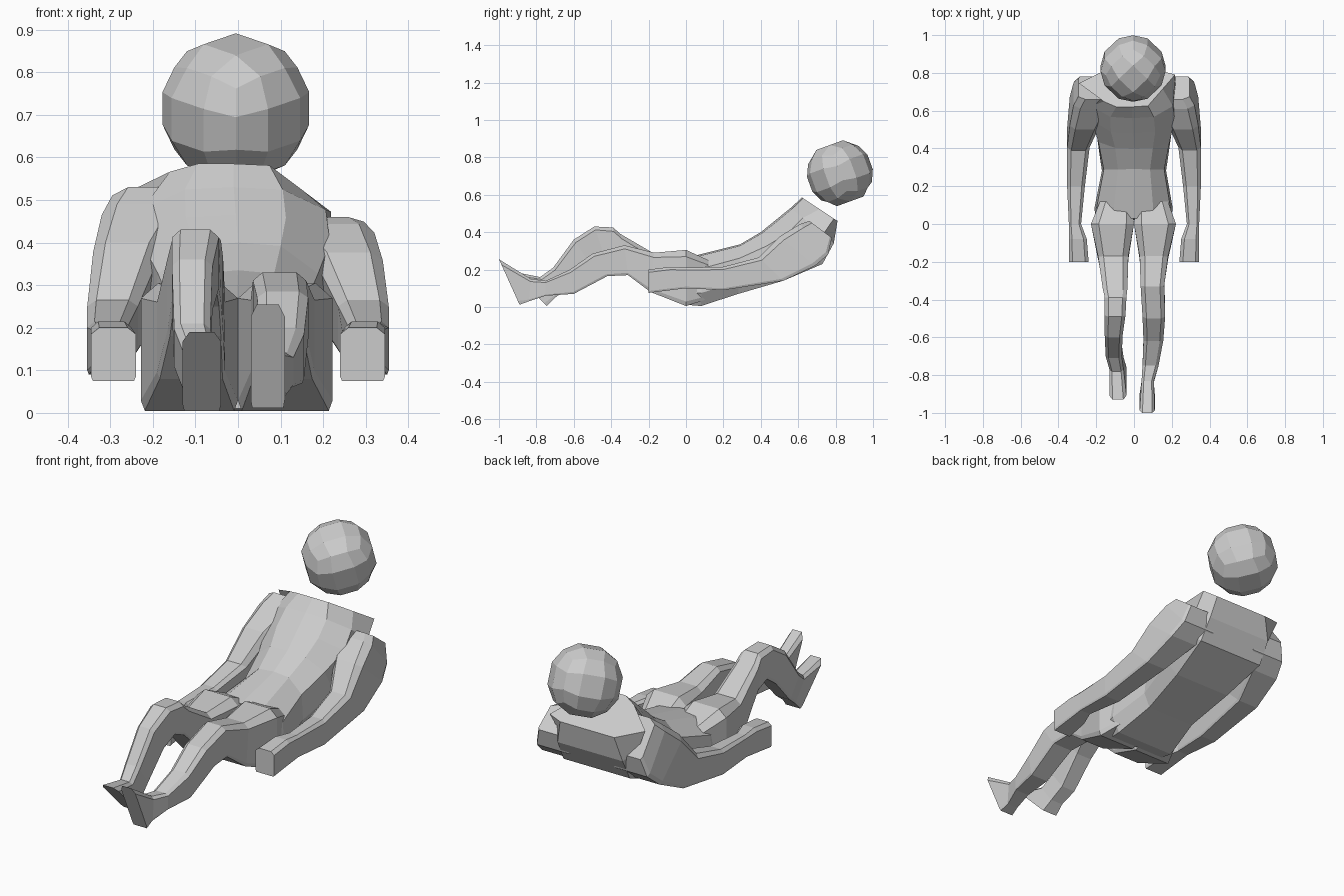
import bpy
import bmesh
from math import radians
from mathutils import Vector, Matrix

cube = bpy.data.objects.get("Cube")
if cube:
    bpy.data.objects.remove(cube, do_unlink=True)

# One plain grey for the whole figure
grey = bpy.data.materials.new("plain_grey")
grey.use_nodes = True
colour = (0.6, 0.6, 0.6, 1)
grey.diffuse_color = colour
grey.node_tree.nodes["Principled BSDF"].inputs["Base Color"].default_value = colour

# Cross-sections as (across, up) fractions, anticlockwise
LIMB = [(.04, 0), (.96, 0), (1, .08), (1, .88), (.82, 1), (.18, 1), (0, .88), (0, .08)]
TRUNK = [(.1, 0), (.5, 0), (.9, 0), (1, .25), (.97, .72), (.75, .97),
         (.5, 1), (.25, .97), (.03, .72), (0, .25)]
NECK = [(.25, 0), (.5, 0), (.76, 0), (.88, .1), (.77, .5), (.64, .97),
        (.5, 1), (.36, 1), (.25, .85), (.03, .34)]


def add_object(name, bm):
    """Turn a bmesh into a flat-shaded grey object."""
    bmesh.ops.recalc_face_normals(bm, faces=bm.faces)
    mesh = bpy.data.meshes.new(name)
    bm.to_mesh(mesh)
    bm.free()
    mesh.materials.append(grey)
    obj = bpy.data.objects.new(name, mesh)
    bpy.context.collection.objects.link(obj)
    return obj


def loft(name, rings, section, first_section):
    """Skin rings given as (x_min, x_max, top_y, top_z, bottom_y, bottom_z)."""
    bm = bmesh.new()
    loops = []
    for x_min, x_max, top_y, top_z, low_y, low_z in rings:
        top, low = Vector((0, top_y, top_z)), Vector((0, low_y, low_z))
        loop = []
        for across, up in (section if loops else first_section):
            point = low.lerp(top, up)
            point.x = x_min + (x_max - x_min) * across
            loop.append(bm.verts.new(point))
        loops.append(loop)
    for first, second in zip(loops, loops[1:]):
        for i in range(len(first)):
            j = (i + 1) % len(first)
            bm.faces.new((first[i], first[j], second[j], second[i]))
    bm.faces.new(loops[0])
    bm.faces.new(loops[-1])
    return add_object(name, bm)


# Trunk, from the slanted, sloping shoulders down to the hips
trunk_rings = [
    (-.31, .29, .62, .585, .81, .46),
    (-.24, .22, .56, .53, .79, .34),
    (-.24, .23, .48, .465, .73, .23),
    (-.2, .2, .4, .4, .52, .14),
    (-.17, .17, .29, .335, .28, .07),
    (-.21, .205, .09, .285, .08, .005),
    (-.2, .195, .03, .27, .02, .01),
]
loft("trunk", trunk_rings, TRUNK, NECK)

# Arms: the same bent arm on both sides, the left shoulder dropped a little
arm_rings = [
    (.09, .295, .66, .53, .78, .37),
    (.12, .32, .61, .49, .76, .28),
    (.18, .34, .5, .4, .69, .22),
    (.235, .354, .39, .265, .52, .14),
    (.26, .354, .2, .215, .2, .09),
    (.28, .345, 0, .21, 0, .1),
    (.25, .345, -.08, .215, -.08, .09),
    (.24, .345, -.2, .2, -.2, .075),
]
for side, name, drop in ((-1, "right_arm", 0), (1, "left_arm", .07)):
    rings = []
    for index, (inner, outer, top_y, top_z, low_y, low_z) in enumerate(arm_rings):
        x_min, x_max = sorted((side * inner, side * outer))
        lowered = drop * max(0, 1 - index / 3)
        rings.append((x_min, x_max, top_y, top_z - lowered, low_y, low_z))
    loft(name, rings, LIMB, LIMB)

# Legs: thighs start inside the hips, and each last ring is the sole
left_leg = [
    (.01, .18, .12, .25, .11, .04),
    (0, .222, 0, .305, 0, .005),
    (.03, .18, -.17, .29, -.19, .08),
    (.035, .16, -.33, .33, -.31, .17),
    (.045, .165, -.5, .285, -.42, .165),
    (.05, .155, -.62, .2, -.6, .07),
    (.045, .13, -.75, .14, -.75, .06),
    (.04, .105, -.83, .15, -.84, .03),
    (.03, .11, -1, .255, -.89, .012),
]
right_leg = [
    (-.18, -.01, .12, .25, .11, .04),
    (-.228, 0, 0, .305, 0, .005),
    (-.19, -.03, -.17, .285, -.19, .08),
    (-.165, -.035, -.35, .39, -.3, .18),
    (-.155, -.04, -.39, .425, -.37, .25),
    (-.155, -.045, -.49, .43, -.44, .28),
    (-.155, -.06, -.6, .36, -.51, .23),
    (-.15, -.065, -.71, .21, -.63, .1),
    (-.13, -.055, -.78, .16, -.7, .05),
    (-.13, -.04, -.93, .19, -.745, .005),
]
loft("left_leg", left_leg, LIMB, LIMB)
loft("right_leg", right_leg, LIMB, LIMB)

# Head: a faceted ball made of a cut cube pushed out to a sphere, floating free
bm = bmesh.new()
bmesh.ops.create_cube(bm, size=2)
bmesh.ops.subdivide_edges(bm, edges=bm.edges[:], cuts=2, use_grid_fill=True)
for vert in bm.verts:
    vert.co = vert.co.normalized() * .177
turn = Matrix.Rotation(radians(20), 4, "X") @ Matrix.Rotation(radians(45), 4, "Z")
bm.transform(Matrix.Translation((-.005, .823, .715)) @ turn)
add_object("head", bm)
